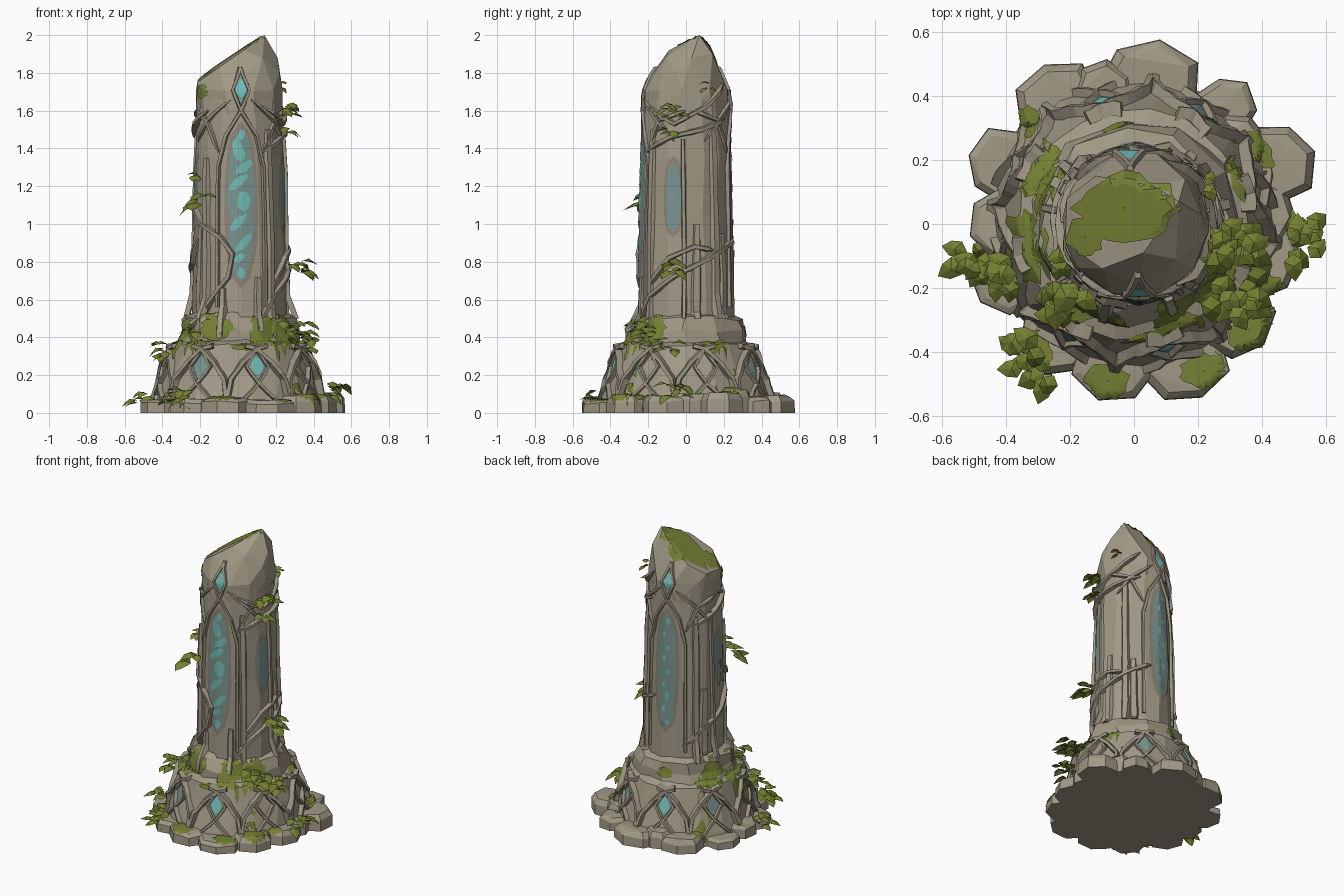
import bpy, bmesh, math, random
from mathutils import Vector as V
from mathutils.bvhtree import BVHTree

if "Cube" in bpy.data.objects:
    bpy.data.objects.remove(bpy.data.objects["Cube"])
random.seed(7)
J = random.uniform

def mat(name, r, g, b):
    m = bpy.data.materials.new(name)
    m.diffuse_color = (r, g, b, 1)
    m.use_nodes = True
    m.node_tree.nodes["Principled BSDF"].inputs["Base Color"].default_value = m.diffuse_color
    return m

STONE = mat("stone", .36, .32, .24)
RIB = mat("carved_stone", .32, .285, .215)
RIM = mat("panel_rim", .27, .225, .17)
TEAL = mat("dim_teal", .19, .29, .27)
GLOW = mat("glow_cyan", .17, .50, .46)
MOSS = mat("moss", .18, .22, .035)
LEAF = mat("leaf", .17, .215, .03)

def finish(bm, name, m, closed=True):
    if closed:
        bmesh.ops.recalc_face_normals(bm, faces=bm.faces)
    me = bpy.data.meshes.new(name)
    bm.to_mesh(me)
    bm.free()
    me.materials.append(m)
    ob = bpy.data.objects.new(name, me)
    bpy.context.collection.objects.link(ob)
    return ob

def hull(bm, pts):
    vs = [bm.verts.new(p) for p in pts]
    r = bmesh.ops.convex_hull(bm, input=vs)
    junk = {v for v in r["geom_interior"] + r["geom_unused"] if isinstance(v, bmesh.types.BMVert)}
    bmesh.ops.delete(bm, geom=list(junk), context='VERTS')

def polar(a, r, z):
    a = math.radians(a)
    return V((r * math.cos(a), r * math.sin(a), z))

def lathe(name, prof, n, jit, cx=0):
    """Rough-hewn turned stone: rings of jittered points, capped both ends."""
    bm = bmesh.new()
    rings = []
    for k, (r, z) in enumerate(prof):
        dz = 0 if k == 0 else jit
        rings.append([bm.verts.new(polar(360 * (i + J(-.15, .15)) / n, r + J(-jit, jit), z + J(-dz, dz))
                                   + V((cx, 0, 0))) for i in range(n)])
    for a, b in zip(rings, rings[1:]):
        for i in range(n):
            j = (i + 1) % n
            bm.faces.new((a[i], a[j], b[j], b[i]))
    bm.faces.new(rings[0])
    bm.faces.new(rings[-1])
    return finish(bm, name, STONE)

# Core stone: plinth, collar, shaft
cores = [
    lathe("plinth", [(.47, 0), (.445, .08), (.405, .22), (.36, .36), (.30, .385)], 18, .008),
    lathe("collar", [(.33, .34), (.315, .43), (.295, .50), (.25, .53)], 11, .016),
    lathe("shaft", [(.255, .45), (.25, .75), (.243, 1.05), (.236, 1.35), (.226, 1.66)], 16, .005, .008)]
# Broken slanted cap
bm = bmesh.new()
pts = [polar(i * 36 + J(-6, 6), .23, z) + V((.006, 0, J(-.01, .01))) for z in (1.58, 1.71) for i in range(10)]
pts += [(.14, .07, 2), (.06, .12, 1.95), (-.12, .15, 1.83), (-.21, .08, 1.765), (-.215, -.06, 1.75), (-.1, -.14, 1.83),
        (.03, -.09, 1.92), (.21, .03, 1.88), (.16, .14, 1.9), (.13, -.11, 1.88), (.22, -.05, 1.8), (.02, -.19, 1.78)]
hull(bm, pts)
cores.append(finish(bm, "broken_cap", STONE))

# Ring of foundation rocks: azimuth, distance, radial half, side half, height
bm = bmesh.new()
for a, d, sr, st, h in [(83, .44, .14, .16, .09), (122, .45, .13, .14, .09), (156, .44, .13, .12, .06), (52, .44, .13, .10, .09),
                        (23, .48, .13, .13, .10), (203, .43, .12, .12, .07), (235, .43, .12, .12, .07), (262, .44, .13, .14, .08),
                        (290, .46, .13, .14, .07), (317, .43, .13, .13, .09), (345, .42, .12, .13, .09),
                        (180, .41, .11, .12, .09), (5, .41, .10, .12, .10), (103, .42, .11, .1, .11), (38, .41, .1, .1, .12)]:
    o, u = polar(a, d, 0), polar(a, 1, 0)
    t, ph, pts = polar(a + 90, 1, 0), J(0, 50), []
    js = [J(.92, 1.06) for _ in range(7)]
    for z, s in ((0, 1), (h * .7, .98), (h, .8)):
        for i in range(7):
            c = polar(ph + i * 360 / 7, s * js[i], 0)
            pts.append(o + u * c.x * sr + t * c.y * st + V((0, 0, z + (J(-.008, .008) if z else 0))))
    hull(bm, pts)
rocks = finish(bm, "foundation_rocks", STONE)

def tree(obs):
    vs, fs = [], []
    for ob in obs:
        k = len(vs)
        vs += [v.co.copy() for v in ob.data.vertices]
        fs += [[i + k for i in p.vertices] for p in ob.data.polygons]
    return BVHTree.FromPolygons(vs, fs)

WALL = tree(cores)
ALL = tree(cores + [rocks])

def surf(a, z, off=0, tr=WALL):
    n = polar(a, 1, 0)
    hit = tr.ray_cast(n * 2 + V((0, 0, z)), -n)[0]
    return (hit or polar(a, .2, z)) + n * off

def rib(bm, path, w, d, taper=1):
    """Chamfered carved strip along (azimuth, height) points on the wall."""
    fine = []
    for p, q in zip(path, path[1:]):
        fine += [(p[0] + (q[0] - p[0]) * k / 3, p[1] + (q[1] - p[1]) * k / 3) for k in range(3)]
    fine.append(path[-1])
    P = [surf(*f) for f in fine]
    prev = None
    for i, p in enumerate(P):
        t = (P[min(i + 1, len(P) - 1)] - P[max(i - 1, 0)]).normalized()
        n = polar(fine[i][0], 1, 0)
        s = t.cross(n).normalized() * w * (taper if i in (0, len(P) - 1) else J(.88, 1.12))
        dd = d * (taper if i in (0, len(P) - 1) else J(.85, 1.15))
        row = [bm.verts.new(c) for c in (p - s - n * .015, p - s * .55 + n * dd, p + s * .55 + n * dd, p + s - n * .015)]
        if prev:
            for k in range(4):
                bm.faces.new((prev[k], prev[(k + 1) % 4], row[(k + 1) % 4], row[k]))
        else:
            bm.faces.new(row)
        prev = row
    bm.faces.new(prev)

def both(bm, a, path, w, d, taper=1):
    for s in (1, -1):
        rib(bm, [(a + s * x, z) for x, z in path], w, d, taper)

FRONT, BACK = -86, 94
# Pointed arch frames, crossing into a diamond
bm = bmesh.new()
for a in (FRONT, BACK):
    both(bm, a, [(30, .56), (30, 1.3), (20, 1.47), (0, 1.6), (-11, 1.71), (0, 1.83)], .014, .016)
    both(bm, a, [(85, 1.6), (50, 1.55), (30, 1.38)], .016, .018, .4)
    both(bm, a, [(70, 1.44), (45, 1.56), (14, 1.66)], .014, .018, .4)
finish(bm, "arch_frames", RIB)
# Upright pilasters of varying height
bm = bmesh.new()
for a, top, w in [(-134, 1.35, .03), (-47, 1.5, .026), (12, 1.0, .03), (38, 1.52, .03), (50, .95, .03), (140, 1.48, .028), (152, .98, .035),
                  (215, 1.0, .03), (-66, .72, .025), (-108, .66, .025), (170, 1.5, .018), (-2, 1.45, .016)]:
    rib(bm, [(a, .5), (a, top * .6), (a + J(-2, 2), top)], w, .017, .8)
finish(bm, "pilasters", STONE)
# Interlaced arches around the plinth
bm = bmesh.new()
GEMS = [-75 + 45 * i for i in range(8)]
for a in GEMS:
    both(bm, a, [(22.5, .06), (20, .18), (11, .27), (0, .34), (-9, .355)], .018, .03)
    both(bm, a, [(14, .05), (0, .155), (-8.5, .245), (0, .335)], .013, .022)
finish(bm, "plinth_arches", RIB)
# Climbing roots
bm = bmesh.new()
for path in ([(-150, .42), (-128, .58), (-102, .72), (-97, .84), (-112, .93), (-140, 1.0), (-170, 1.12)],
             [(-62, .5), (-45, .62), (-15, .72), (15, .79), (50, .87), (75, .92)],
             [(-50, .66), (-20, .82), (10, .88), (35, .86)],
             [(-60, 1.38), (-20, 1.46), (20, 1.5), (60, 1.56)], [(-55, 1.62), (-15, 1.53), (25, 1.62), (60, 1.74)],
             [(120, .6), (150, .72), (190, .8), (215, .95)], [(135, 1.42), (180, 1.5), (225, 1.6)]):
    rib(bm, path, .017, .026, .4)
finish(bm, "climbing_roots", RIB)

def plate(bm, a, rows, off, tr=WALL):
    """Thin skin on the wall; rows are (height, left arc, right arc) in units."""
    n, prev = 6, None
    for z, l, r in rows:
        rad = surf(a, z, 0, tr).xy.length
        row = [bm.verts.new(surf(a + math.degrees((l + (r - l) * k / n) / rad), z, off, tr)) for k in range(n + 1)]
        if prev:
            for k in range(n):
                f = bm.faces.new((prev[k], prev[k + 1], row[k + 1], row[k]))
                f.normal_update()
                if f.normal.dot(polar(a, 1, 0)) < 0:
                    f.normal_flip()
        prev = row

def lens(bm, a, z0, z1, w, off, power=.5, rough=0., lean=0., tr=WALL, n=14):
    rows = []
    for i in range(n + 1):
        t = i / n
        h = w * max(.02, (4 * t * (1 - t)) ** power)
        c = lean * (t - .5)
        rows.append((z0 + (z1 - z0) * t, c - h * (1 + J(-rough, rough)), c + h * (1 + J(-rough, rough))))
    plate(bm, a, rows, off, tr)

# Glowing panels with a weathered rim
rim, teal, glow = bmesh.new(), bmesh.new(), bmesh.new()
for a, z0, z1, w in [(FRONT, .66, 1.54, .09), (BACK, .68, 1.54, .085), (-16, .93, 1.36, .055), (187, .95, 1.38, .05)]:
    lens(rim, a, z0, z1, w, .003, .4, .06)
    lens(teal, a, z0 + .03, z1 - .03, w * .8, .005, .45, .12)
# Rune strokes: height, sideways shift, half height, half width, lean
for z, dx, hh, w, lean in [(1.47, .0, .03, .02, .02), (1.39, -.015, .06, .03, -.03), (1.30, .015, .04, .032, .06), (1.22, -.015, .045, .03, .08),
                           (1.12, .012, .055, .034, 0), (1.01, -.015, .05, .026, .07), (.90, .012, .05, .026, .07), (.82, -.01, .025, .024, .03),
                           (.74, .0, .03, .022, 0)]:
    lens(glow, FRONT + dx * 240, z - hh, z + hh, w, .0085, .5, .1, lean, n=8)
for i in range(9):
    lens(glow, BACK + (-1) ** i * 3, .74 + i * .085, .77 + i * .085 + .012 * (i % 3), .012, .0085, n=5)
# Diamond gems on cap and plinth
for a in (FRONT, BACK):
    lens(teal, a, 1.64, 1.80, .042, .005, 1, n=8)
    lens(glow, a, 1.67, 1.77, .032, .0085, .6, n=8)
for i, a in enumerate(GEMS):
    if i in (0, 4, 5, 6, 7, 3):
        lens(teal, a, .175, .325, .048, .005, 1, n=8)
    if i in (0, 4):
        lens(glow, a, .20, .30, .032, .0085, .6, n=8)
finish(rim, "panel_rims", RIM, False)
finish(teal, "panel_inlays", TEAL, False)
finish(glow, "glowing_runes", GLOW, False)

# Moss draped from above: x, y, half x, half y
bm = bmesh.new()
for x, y, rx, ry in [(-.03, .05, .16, .11), (-.15, -.04, .06, .06), (-.28, .17, .09, .10), (-.33, .32, .04, .05), (.36, .21, .08, .08),
                     (-.34, -.08, .08, .12), (-.08, -.49, .07, .06), (.22, -.46, .08, .06), (.36, -.33, .08, .07),
                     (.27, -.2, .09, .09), (-.2, -.26, .1, .05), (.14, -.31, .08, .04), (.42, -.22, .06, .06), (-.32, -.4, .07, .07)]:
    N, K, prev = 20, 9, None
    edge = [J(.8, 1.12) for _ in range(N)]
    for k in range(K + 1):
        ring = []
        for i in range(N):
            c = polar(i * 360 / N, max(.02, k / K) * edge[i], 0)
            hit, nor = ALL.ray_cast(V((x + c.x * rx, y + c.y * ry, 3)), V((0, 0, -1)))[:2]
            if hit is None:
                hit, nor = V((0, 0, .03)), V((0, 0, 1))
            ring.append(bm.verts.new(hit + (nor if nor.z > 0 else -nor) * .007))
        if prev:
            for i in range(N):
                f = bm.faces.new((prev[i], ring[i], ring[(i + 1) % N], prev[(i + 1) % N]))
                f.normal_update()
                if f.normal.z < .3:
                    bm.faces.remove(f)
        prev = ring
# Moss hanging on the upright faces: azimuth, low, high, half width
for a, z0, z1, w in [(-112, .38, .51, .09), (-63, .38, .53, .07), (-35, .37, .5, .07), (205, .38, .5, .08), (160, .39, .49, .08),
                     (100, .40, .47, .05), (20, .31, .38, .06), (-80, .33, .37, .09), (-150, 1.66, 1.74, .05)]:
    lens(bm, a, z0, z1, w, .007, .4, .25, n=8)
finish(bm, "moss", MOSS, False)

# Leaf clusters: folded, drooping leaves around a centre
bm = bmesh.new()
for x, y, z, n, spread, size in [(-.50, -.09, .08, 9, .05, .08), (-.30, -.42, .11, 12, .08, .085), (.51, -.06, .11, 11, .06, .08),
                                 (-.39, -.17, .33, 9, .05, .085), (.29, -.23, .44, 16, .08, .09), (.31, -.06, .77, 10, .05, .085),
                                 (.26, -.06, 1.60, 9, .05, .075), (.26, -.07, 1.5, 4, .03, .07), (-.21, -.2, 1.12, 7, .04, .1),
                                 (-.22, -.1, 1.26, 3, .02, .06), (.22, .11, 1.73, 3, .02, .06), (-.22, -.25, .42, 6, .05, .075), (.36, -.1, .36, 8, .05, .08)]:
    base = math.degrees(math.atan2(y, x))
    for i in range(n):
        d = polar(base + J(-95, 95), 1, J(-.45, .25)).normalized()
        side = d.cross(V((0, 0, 1))).normalized()
        up = side.cross(d)
        o = V((x, y, z)) + V((J(-1, 1), J(-1, 1), J(-.9, .9))) * spread * .8
        L = size * J(.8, 1.15)
        pt = lambda u, s, h: bm.verts.new(o + d * L * u + side * L * s + up * L * h)
        b, m, tip = pt(0, 0, 0), pt(.5, 0, .16), pt(1.05, 0, -.25)
        for s in (1, -1):
            e1, e2 = pt(.28, .36 * s, .02), pt(.7, .3 * s, -.06)
            for f in ((b, e1, m), (m, e1, e2), (m, e2, tip)):
                bm.faces.new(f if s < 0 else f[::-1]).normal_update()
for f in bm.faces:
    if f.normal.z < 0:
        f.normal_flip()
finish(bm, "leaf_clusters", LEAF, False)
